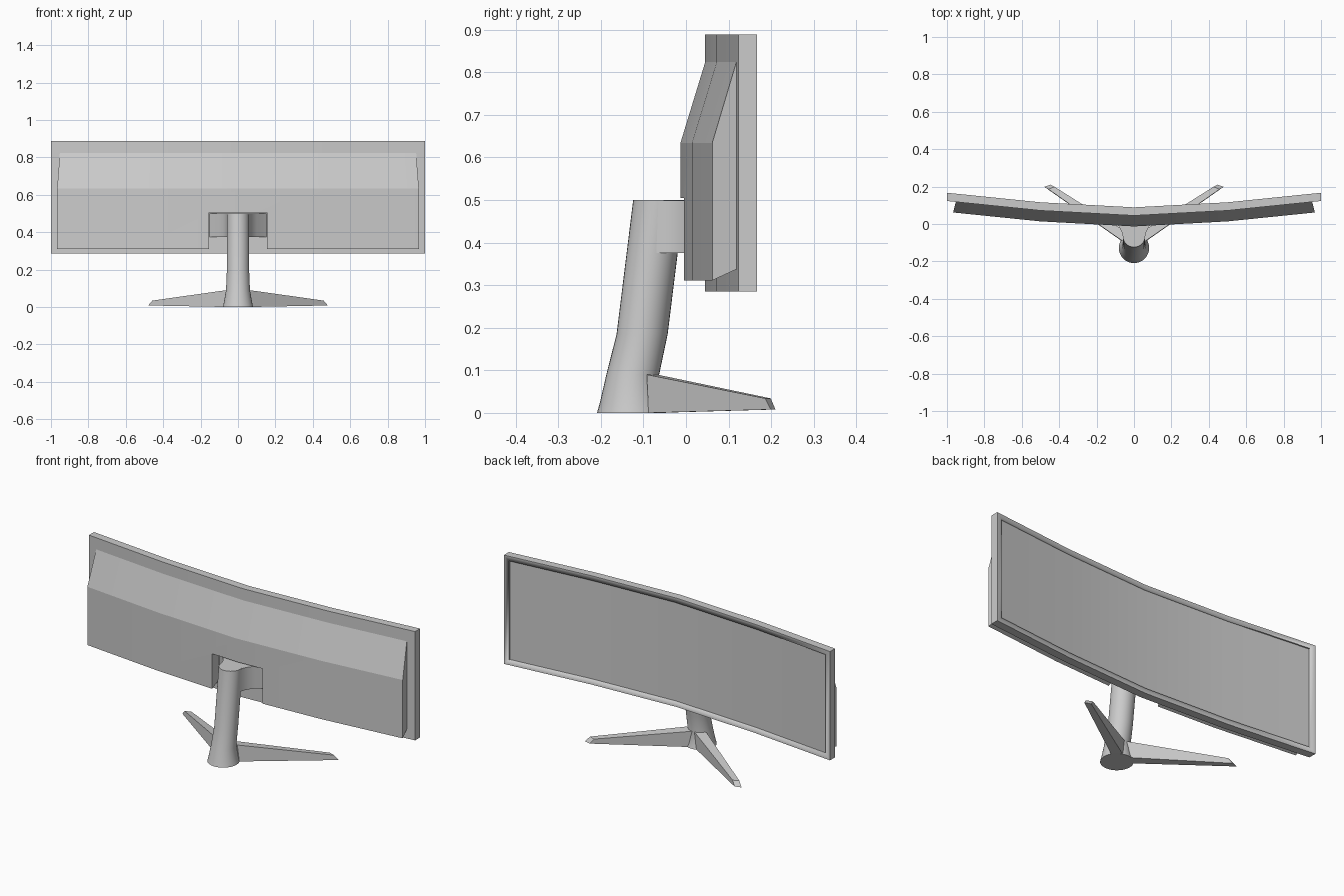
import bpy, bmesh, math
from mathutils import Vector

if "Cube" in bpy.data.objects:
    bpy.data.objects.remove(bpy.data.objects["Cube"])

def loft(name, rings, smooth=30):
    """Skin a list of equal-length closed rings and cap both ends."""
    bm = bmesh.new()
    vr = [[bm.verts.new(p) for p in r] for r in rings]
    n = len(vr[0])
    for a, b in zip(vr, vr[1:]):
        for i in range(n):
            j = (i + 1) % n
            bm.faces.new((a[i], a[j], b[j], b[i]))
    bm.faces.new(vr[0])
    bm.faces.new(vr[-1])
    bmesh.ops.recalc_face_normals(bm, faces=bm.faces)
    me = bpy.data.meshes.new(name)
    bm.to_mesh(me)
    bm.free()
    ob = bpy.data.objects.new(name, me)
    bpy.context.collection.objects.link(ob)
    bpy.context.view_layer.objects.active = ob
    bpy.ops.object.select_all(action='DESELECT')
    ob.select_set(True)
    if smooth:
        bpy.ops.object.shade_smooth_by_angle(angle=math.radians(smooth))
    return ob

def cut(ob, cutter):
    m = ob.modifiers.new("cut", 'BOOLEAN')
    m.operation, m.solver, m.object = 'DIFFERENCE', 'EXACT', cutter
    bpy.context.view_layer.objects.active = ob
    bpy.ops.object.modifier_apply(modifier=m.name)
    bpy.data.objects.remove(cutter)

def back_y(x):
    """Rear surface of the curved panel."""
    x = abs(x)
    return 0.045 + 0.054 * x if x < 0.5 else 0.072 + 0.102 * (x - 0.5)

stations = (-1, -0.5, 0, 0.5, 1)

def curved_slab(name, half, y0, y1, z0, z1):
    rings = []
    for s in stations:
        x = s * half if abs(s) == 1 else s
        y = back_y(x)
        rings.append([(x, y + y0, z0), (x, y + y1, z0), (x, y + y1, z1), (x, y + y0, z1)])
    return loft(name, rings, 10)

# curved panel with recessed display
panel = curved_slab("screen_panel", 1.0, 0, 0.044, 0.285, 0.888)
cut(panel, curved_slab("display_cutter", 0.97, 0.036, 0.08, 0.313, 0.862))

# rear housing: vertical back with a sloped upper part
rings = []
for s in stations:
    ring = []
    for dy, z, half in ((0.002, 0.338, 0.952), (-0.058, 0.311, 0.967),
                        (-0.058, 0.634, 0.967), (0.002, 0.83, 0.952)):
        x = s * half if abs(s) == 1 else s
        ring.append((x, back_y(x) + dy, z))
    rings.append(ring)
housing = loft("rear_housing", rings, 10)

# notch in the housing for the stand arm
sq = ((-0.155, -0.1), (0.155, -0.1), (0.155, 0.2), (-0.155, 0.2))
cut(housing, loft("notch_cutter", [[(x, y, z) for x, y in sq] for z in (0.2, 0.505)], 0))

# leaning round column flaring to its foot: z, centre y, radius x, radius y
N = 32
column = ((0, -0.128, 0.081, 0.081), (0.025, -0.128, 0.075, 0.074),
          (0.09, -0.125, 0.064, 0.062), (0.185, -0.103, 0.06, 0.06),
          (0.5, -0.064, 0.06, 0.06))
loft("stand_column", [[(rx * math.cos(2 * math.pi * i / N), cy + ry * math.sin(2 * math.pi * i / N), z)
                       for i in range(N)] for z, cy, rx, ry in column])

# flared arm joining column to panel
half_plan = [(0.058, -0.075), (0.064, -0.045), (0.078, -0.018), (0.1, 0.008), (0.152, 0.054)]
plan = half_plan + [(0, 0.046)] + [(-x, y) for x, y in reversed(half_plan)]
loft("stand_arm", [[(x, y, z) for x, y in plan] for z in (0.375, 0.499)])

# two tapering legs
for side, label in ((1, "right"), (-1, "left")):
    root = [(0.07, -0.088, 0), (0.0, -0.07, 0), (0.0, -0.068, 0.09), (0.06, -0.092, 0.09)]
    tip = [(0.48, 0.199, 0.008), (0.445, 0.21, 0.008), (0.425, 0.199, 0.034), (0.458, 0.186, 0.034)]
    inner = [(0.0, -0.12, p[2]) for p in root]
    loft("leg_" + label, [[(side * x, y, z) for x, y, z in r] for r in (root, tip)], 0)
